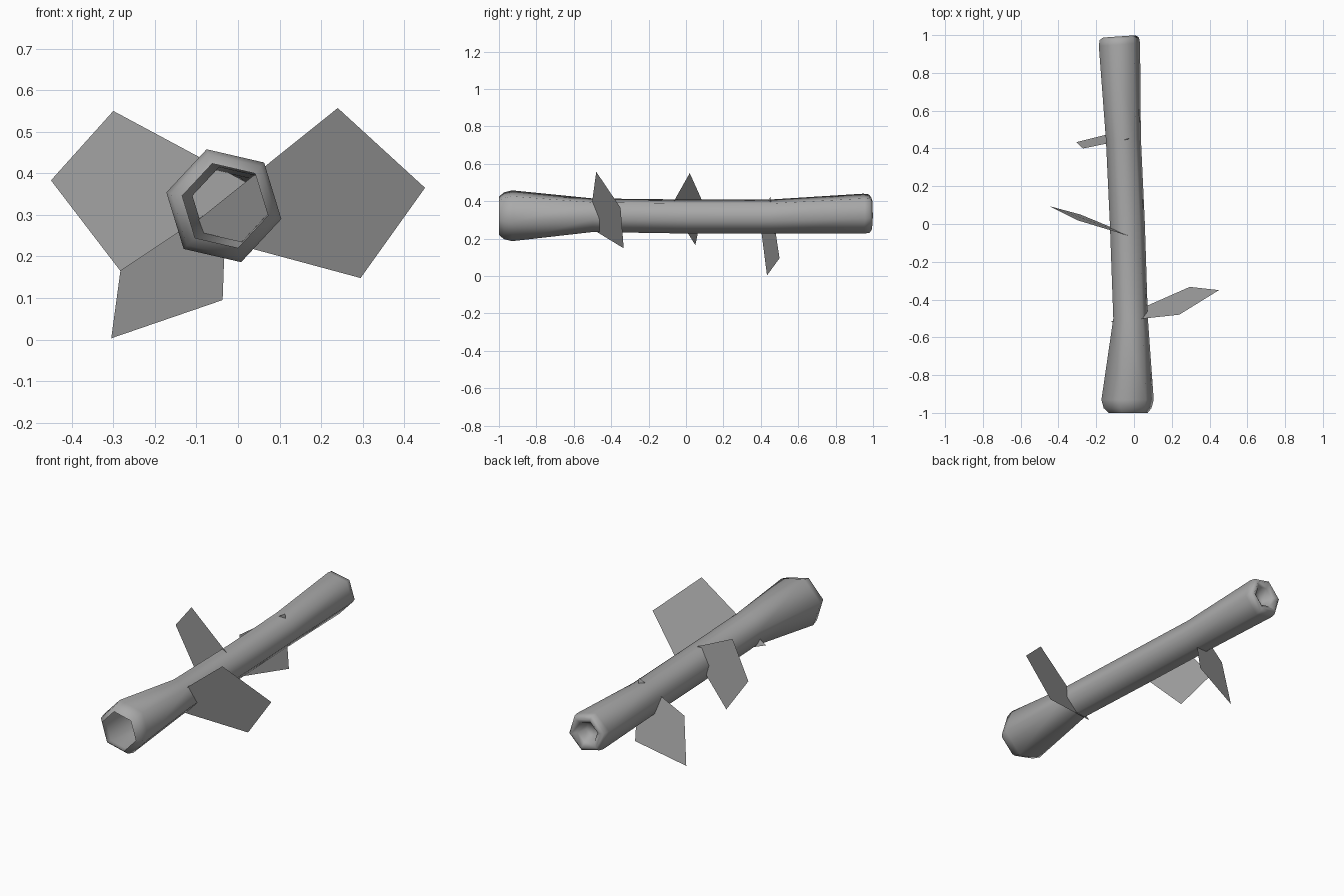
import bpy, math
from mathutils import Vector

cube = bpy.data.objects.get("Cube")
if cube:
    bpy.data.objects.remove(cube)

# One plain grey for everything
grey = bpy.data.materials.new("stem_grey")
grey.use_nodes = True
colour = (0.4, 0.4, 0.4, 1)
grey.diffuse_color = colour
grey.node_tree.nodes["Principled BSDF"].inputs["Base Color"].default_value = colour


def make(name, verts, faces, smooth=False):
    mesh = bpy.data.meshes.new(name)
    mesh.from_pydata(verts, [], faces)
    mesh.materials.append(grey)
    for p in mesh.polygons:
        p.use_smooth = smooth
    obj = bpy.data.objects.new(name, mesh)
    bpy.context.collection.objects.link(obj)
    return obj


# Hollow six-sided stem: x, y, z of each ring centre, radius, sideways tilt
SIDES = 6
START = math.radians(-13)
rings = [
    (-0.031, -1.00, 0.322, 0.106, 0),
    (-0.034, -0.975, 0.322, 0.130, 0),
    (-0.034, -0.93, 0.322, 0.142, 0),
    (-0.018, -0.50, 0.325, 0.094, 0),
    (-0.035, 0.00, 0.318, 0.095, 0.03),
    (-0.056, 0.45, 0.318, 0.095, 0.05),
    (-0.077, 0.95, 0.333, 0.112, 0.07),
    (-0.078, 0.98, 0.334, 0.107, 0.07),
    (-0.078, 0.993, 0.335, 0.088, 0.07),
    (-0.077, 0.975, 0.335, 0.060, 0.07),
    (-0.075, 0.93, 0.334, 0.035, 0.07),
]
verts, faces = [], []
for cx, cy, cz, r, tilt in rings:
    for k in range(SIDES):
        a = START + k * math.tau / SIDES
        dx = r * math.cos(a)
        verts.append((cx + dx, cy + tilt * dx, cz + r * math.sin(a)))
for i in range(len(rings) - 1):
    for k in range(SIDES):
        n = (k + 1) % SIDES
        a, b = i * SIDES, (i + 1) * SIDES
        faces.append((a + k, b + k, b + n, a + n))
# close the dimple at the back end; the front stays open
last = (len(rings) - 1) * SIDES
faces.append(tuple(last + k for k in reversed(range(SIDES))))
make("stem", verts, faces, smooth=True)

# Flat four-cornered leaves: root inside the stem, side, tip, side
leaves = {
    "left_leaf": [(-0.128, -0.52, 0.262), (0.24, -0.48, 0.557),
                  (0.45, -0.35, 0.365), (0.295, -0.333, 0.148)],
    "right_leaf": [(0.03, -0.08, 0.373), (-0.30, 0.02, 0.55),
                   (-0.45, 0.095, 0.383), (-0.283, 0.05, 0.165)],
    "lower_leaf": [(-0.025, 0.45, 0.425), (-0.27, 0.40, 0.26),
                   (-0.305, 0.433, 0.003), (-0.037, 0.50, 0.095)],
}
for name, corners in leaves.items():
    make(name, [Vector(c) for c in corners], [(0, 1, 2, 3)])
